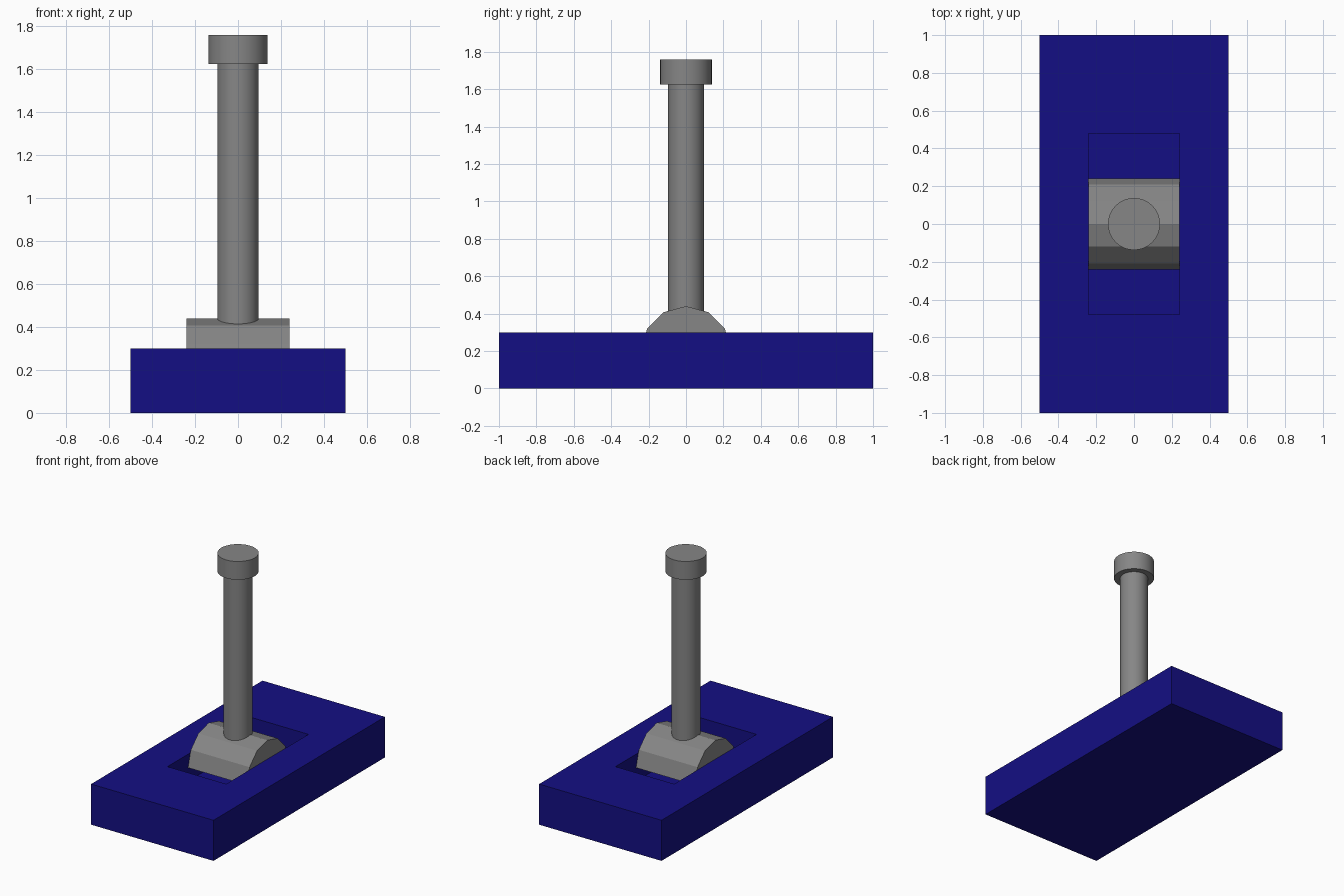
import bpy
import bmesh
from math import pi, sin, cos

if "Cube" in bpy.data.objects:
    bpy.data.objects.remove(bpy.data.objects["Cube"])


def material(name, rgb):
    mat = bpy.data.materials.new(name)
    mat.diffuse_color = (*rgb, 1)
    mat.use_nodes = True
    mat.node_tree.nodes["Principled BSDF"].inputs["Base Color"].default_value = mat.diffuse_color
    return mat


navy = material("navy", (0.007, 0.0048, 0.23))
steel = material("dark_grey", (0.24, 0.24, 0.24))


def make_object(name, bm, mat):
    bmesh.ops.recalc_face_normals(bm, faces=bm.faces)
    mesh = bpy.data.meshes.new(name)
    bm.to_mesh(mesh)
    bm.free()
    mesh.materials.append(mat)
    bpy.context.collection.objects.link(bpy.data.objects.new(name, mesh))


def upright_cylinder(name, radius, z0, z1, sides=32):
    bpy.ops.mesh.primitive_cylinder_add(vertices=sides, radius=radius,
                                        depth=z1 - z0, location=(0, 0, (z0 + z1) / 2))
    obj = bpy.context.object
    obj.name = name
    obj.data.materials.append(steel)
    bpy.ops.object.shade_smooth_by_angle(angle=pi / 6)


FLOOR = 0.1
PIVOT_Z, PIVOT_R, HALF_W = 0.2, 0.24, 0.24

# Base block with a rectangular pocket sunk into its top
bm = bmesh.new()
loops = [[bm.verts.new((sx * x, sy * y, z)) for sx, sy in ((-1, -1), (1, -1), (1, 1), (-1, 1))]
         for x, y, z in ((0.5, 1, 0), (0.5, 1, 0.3), (HALF_W, 0.48, 0.3), (HALF_W, 0.48, FLOOR))]
for lower, upper in zip(loops, loops[1:]):
    for i in range(4):
        j = (i + 1) % 4
        bm.faces.new((lower[i], lower[j], upper[j], upper[i]))
bm.faces.new(loops[0])
bm.faces.new(loops[-1])
make_object("base", bm, navy)

# Faceted pivot: upper half of a twelve-sided drum lying across the pocket
bm = bmesh.new()
ring = [bm.verts.new((-HALF_W, PIVOT_R * cos(i * pi / 6), PIVOT_Z + PIVOT_R * sin(i * pi / 6)))
        for i in range(7)]
side = bm.faces.new(ring)
extruded = bmesh.ops.extrude_face_region(bm, geom=[side], use_keep_orig=True)["geom"]
bmesh.ops.translate(bm, vec=(2 * HALF_W, 0, 0),
                    verts=[v for v in extruded if isinstance(v, bmesh.types.BMVert)])
make_object("pivot_drum", bm, steel)

# Lever shaft and its cap
upright_cylinder("lever_shaft", 0.096, 0.25, 1.64)
upright_cylinder("lever_cap", 0.138, 1.625, 1.76)
